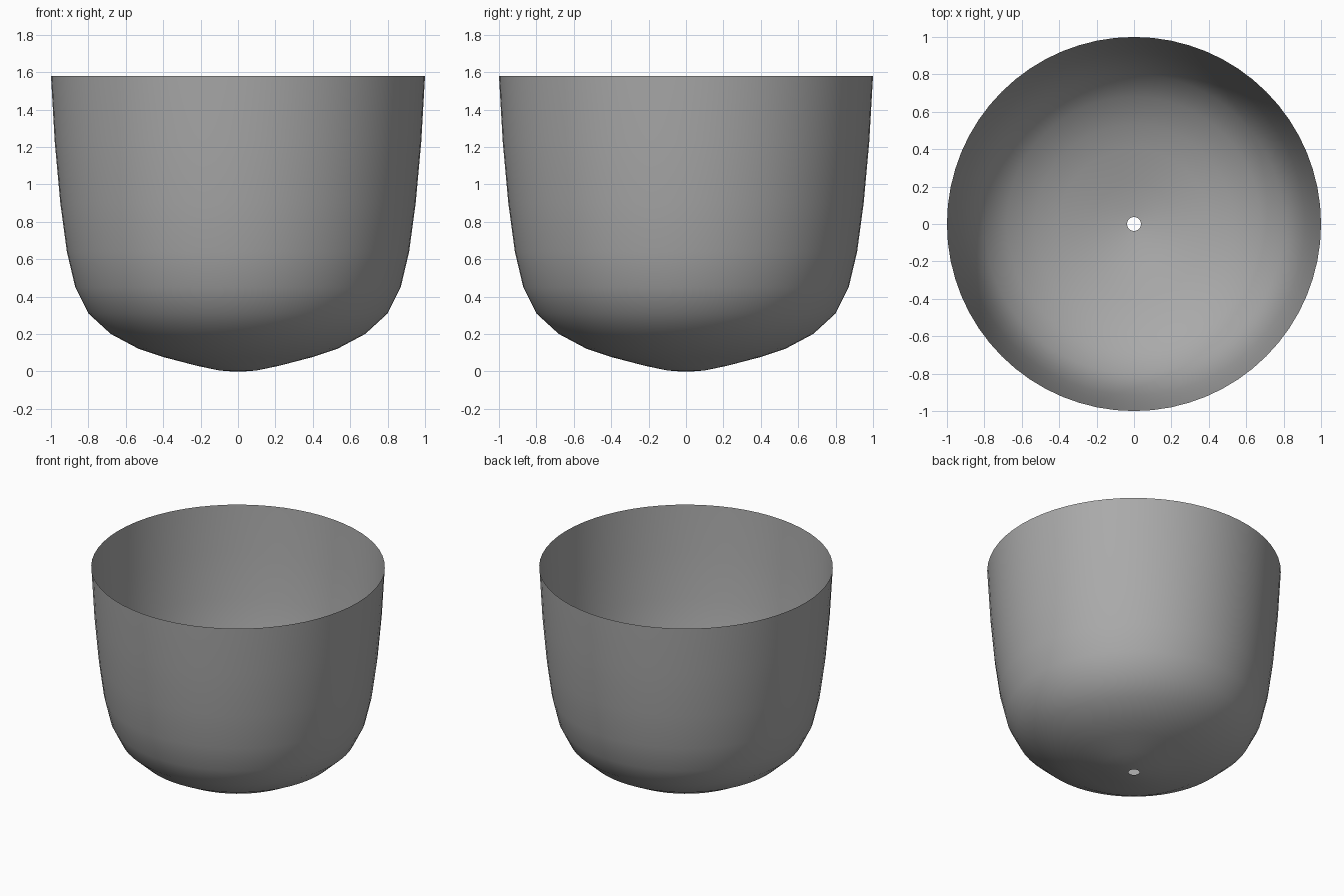
import bpy, bmesh, math
from mathutils import Matrix, Vector

cube = bpy.data.objects.get("Cube")
if cube:
    bpy.data.objects.remove(cube, do_unlink=True)

SEGMENTS = 64

# Plain grey material
grey = bpy.data.materials.new("grey")
grey.use_nodes = True
colour = (0.4, 0.4, 0.4, 1)
grey.diffuse_color = colour
grey.node_tree.nodes["Principled BSDF"].inputs["Base Color"].default_value = colour

# Bowl profile (radius, height) from the drain hole up to the open rim
profile = [(0.037, 0), (0.10, 0.005), (0.22, 0.03), (0.40, 0.077), (0.53, 0.12),
           (0.68, 0.20), (0.80, 0.31), (0.87, 0.45), (0.915, 0.64),
           (0.95, 0.90), (0.98, 1.23), (1.0, 1.58)]

# Thin open shell, turned around the vertical axis
bm = bmesh.new()
verts = [bm.verts.new((r, 0, z)) for r, z in profile]
edges = [bm.edges.new(pair) for pair in zip(verts, verts[1:])]
bmesh.ops.spin(bm, geom=verts + edges, cent=(0, 0, 0), axis=(0, 0, 1),
               angle=math.tau, steps=SEGMENTS, use_merge=True)
bmesh.ops.remove_doubles(bm, verts=bm.verts, dist=0.0005)
bm.normal_update()

# Outside of the shell is the front of every face
for face in bm.faces:
    centre = face.calc_center_median()
    if face.normal.dot(Vector((centre.x, centre.y, -0.5))) < 0:
        face.normal_flip()
    face.smooth = True

mesh = bpy.data.meshes.new("bowl_shell")
bm.to_mesh(mesh)
bm.free()
mesh.materials.append(grey)
bowl = bpy.data.objects.new("bowl_shell", mesh)
bpy.context.collection.objects.link(bowl)
